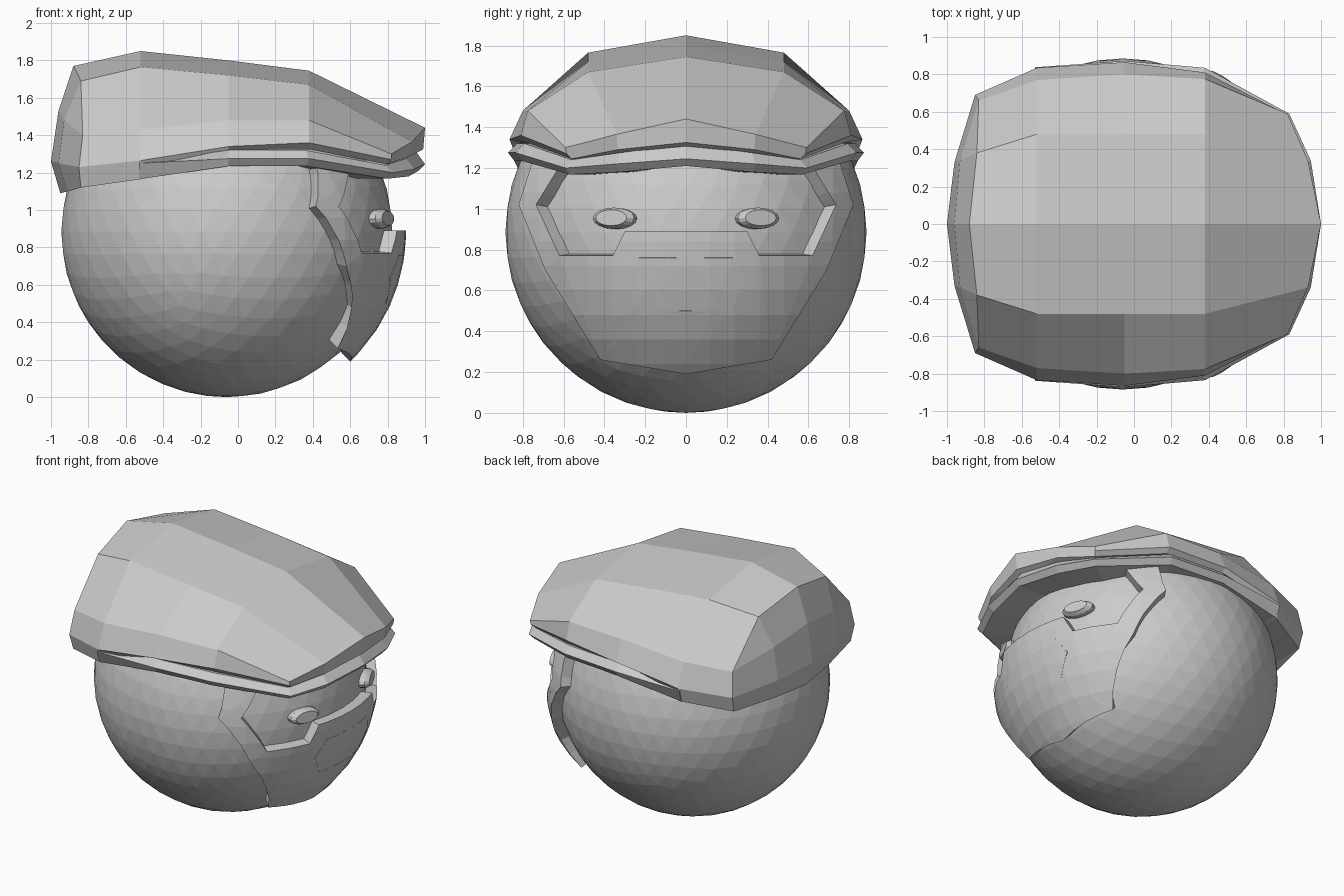
import bpy, bmesh, math
from mathutils import Vector

if "Cube" in bpy.data.objects:
    bpy.data.objects.remove(bpy.data.objects["Cube"])

CX, CZ, R = -0.06, 0.885, 0.885      # head sphere centre and radius


def finish(name, bm, mirror=True):
    """Mirror the y > 0 half across y = 0 and make a flat shaded object."""
    if mirror:
        bmesh.ops.remove_doubles(bm, verts=bm.verts, dist=0.0005)
        bmesh.ops.mirror(bm, geom=bm.verts[:] + bm.edges[:] + bm.faces[:],
                         axis='Y', merge_dist=0.001)
    bmesh.ops.recalc_face_normals(bm, faces=bm.faces)
    mesh = bpy.data.meshes.new(name)
    bm.to_mesh(mesh)
    bm.free()
    ob = bpy.data.objects.new(name, mesh)
    bpy.context.collection.objects.link(ob)
    return ob


def loft(bm, rows):
    """Join neighbouring rows of points with quads."""
    rows = [[bm.verts.new(p) for p in row] for row in rows]
    for a, b in zip(rows, rows[1:]):
        for i in range(len(a) - 1):
            bm.faces.new((a[i], a[i + 1], b[i + 1], b[i]))


# Head
bm = bmesh.new()
bmesh.ops.create_icosphere(bm, subdivisions=4, radius=R)
bmesh.ops.translate(bm, verts=bm.verts, vec=(CX, 0, CZ))
finish("head", bm, mirror=False)

# Beard: half outline seen from the face side, cut into a grid, laid on the sphere
outline = [(.75, 1.24), (.82, 1.02), (.69, .70), (.50, .46), (.42, .26), (0, .19),
           (0, .50), (.21, .50), (.30, .64), (.23, .76), (0, .76),
           (0, .89), (.30, .89), (.36, .77), (.62, .77), (.735, 1.02), (.60, 1.24)]
bm = bmesh.new()
bm.faces.new([bm.verts.new((0, y, z)) for y, z in outline])
bmesh.ops.triangulate(bm, faces=bm.faces[:])
for axis, count, step in ((Vector((0, 1, 0)), 7, .12), (Vector((0, 0, 1)), 11, .12)):
    for i in range(1, count):
        bmesh.ops.bisect_plane(bm, geom=bm.verts[:] + bm.edges[:] + bm.faces[:],
                               dist=0.0001, plane_co=axis * (i * step), plane_no=axis)
shell = 0.958
for v in bm.verts:
    v.co.x = CX + math.sqrt(max(0, shell ** 2 - v.co.y ** 2 - (v.co.z - CZ) ** 2))
bmesh.ops.recalc_face_normals(bm, faces=bm.faces)
# thicken towards the head centre
centre = Vector((CX, 0, CZ))
border = [e for e in bm.edges if e.is_boundary
          and not all(abs(v.co.y) < 1e-4 for v in e.verts)]
outer_faces = bm.faces[:]
inner = {v: bm.verts.new(centre + (v.co - centre) * (0.87 / shell)) for v in bm.verts[:]}
for f in outer_faces:
    bm.faces.new([inner[v] for v in reversed(f.verts)])
for e in border:
    a, b = e.verts
    bm.faces.new((a, b, inner[b], inner[a]))
finish("beard", bm)


# Eyes and lower lip: bevelled oval discs standing on the head
def disc(name, y, z, half_w, half_h, depth, out):
    n = Vector((math.sqrt(R * R - y * y - (z - CZ) ** 2), y, z - CZ)).normalized()
    side = Vector((0, 0, 1)).cross(n).normalized()
    up = n.cross(side)
    pos = centre + n * (R + out - depth)
    bm = bmesh.new()
    rings = [(1, 0), (1, .65), (.75, 1)]
    loft(bm, [[pos + side * half_w * s * math.cos(k * math.tau / 16)
               + up * half_h * s * math.sin(k * math.tau / 16) + n * depth * d
               for k in range(17)] for s, d in rings])
    bmesh.ops.remove_doubles(bm, verts=bm.verts, dist=0.0005)
    bmesh.ops.holes_fill(bm, edges=bm.edges, sides=20)
    finish(name, bm, mirror=False)


for label, s in (("left", 1), ("right", -1)):
    disc(label + "_eye", s * .345, .952, .11, .052, .08, .055)
disc("lower_lip", 0, .765, .095, .052, .06, .035)

# Cap crown: cross rows from back to front, centre line to lower edge
back = [(-.88, 0, 1.77), (-.84, .38, 1.69), (-.83, .66, 1.40), (-.85, .69, 1.23), (-.84, .66, 1.12)]
front = [(1, 0, 1.44), (.93, .34, 1.365), (.82, .59, 1.30), (.82, .585, 1.27), (.80, .56, 1.245)]
mids = [(-.52, [(0, 1.85), (.48, 1.765), (.77, 1.43), (.835, 1.265), (.81, 1.165)]),
        (-.05, [(0, 1.80), (.48, 1.72), (.80, 1.48), (.865, 1.34), (.82, 1.32)]),
        (.38, [(0, 1.745), (.48, 1.67), (.775, 1.48), (.81, 1.36), (.78, 1.325)])]
rows = [back] + [[(x, y, z) for y, z in pts] for x, pts in mids] + [front]
bm = bmesh.new()
loft(bm, rows)

# Cap back panel and front edge
back_panel = [[(-.96, 0, 1.53), (-.93, .34, 1.48), back[2]],
              [(-1, 0, 1.26), (-.96, .33, 1.25), back[3]],
              [(-.95, 0, 1.09), (-.91, .30, 1.10), back[4]]]
loft(bm, back_panel)
front_low = [(.99, 0, 1.325), (.925, .335, 1.29), front[4]]
loft(bm, [front[:2], front_low[:2]])
for quad in ([back[0], back[1], back_panel[0][1], back_panel[0][0]],
             [back[1], back[2], back_panel[0][1]],
             [front[1], front_low[1], front[4], front[3], front[2]]):
    bm.faces.new([bm.verts.new(p) for p in quad])

# Cap underside
edge = back_panel[2] + [r[4] for r in rows[1:-1]] + front_low[::-1]
loft(bm, [edge, [(x, 0, z) for x, y, z in edge]])
bmesh.ops.remove_doubles(bm, verts=bm.verts, dist=0.0005)
bmesh.ops.dissolve_degenerate(bm, edges=bm.edges, dist=0.0005)
finish("cap_crown", bm)

# Cap brim: thin lip below the crown, x, y, top, rim and bottom heights
stations = [(-.53, .838, 1.255, 1.25, 1.165), (-.05, .872, 1.32, 1.275, 1.235),
            (.38, .835, 1.32, 1.275, 1.235), (.83, .59, 1.24, 1.20, 1.168),
            (.945, .34, 1.275, 1.22, 1.18), (1, 0, 1.315, 1.245, 1.21)]
bm = bmesh.new()
sections = []
for x, y, top, rim, low in stations:
    profile = [(.6, top), (.95, top), (1, rim), (.965, low), (.6, low), (.6, top)]
    sections.append([(x * s if x > 0 else x, y * s, z) for s, z in profile])
loft(bm, sections)
bm.faces.new([bm.verts.new(p) for p in sections[0][:5]])
finish("cap_brim", bm)
